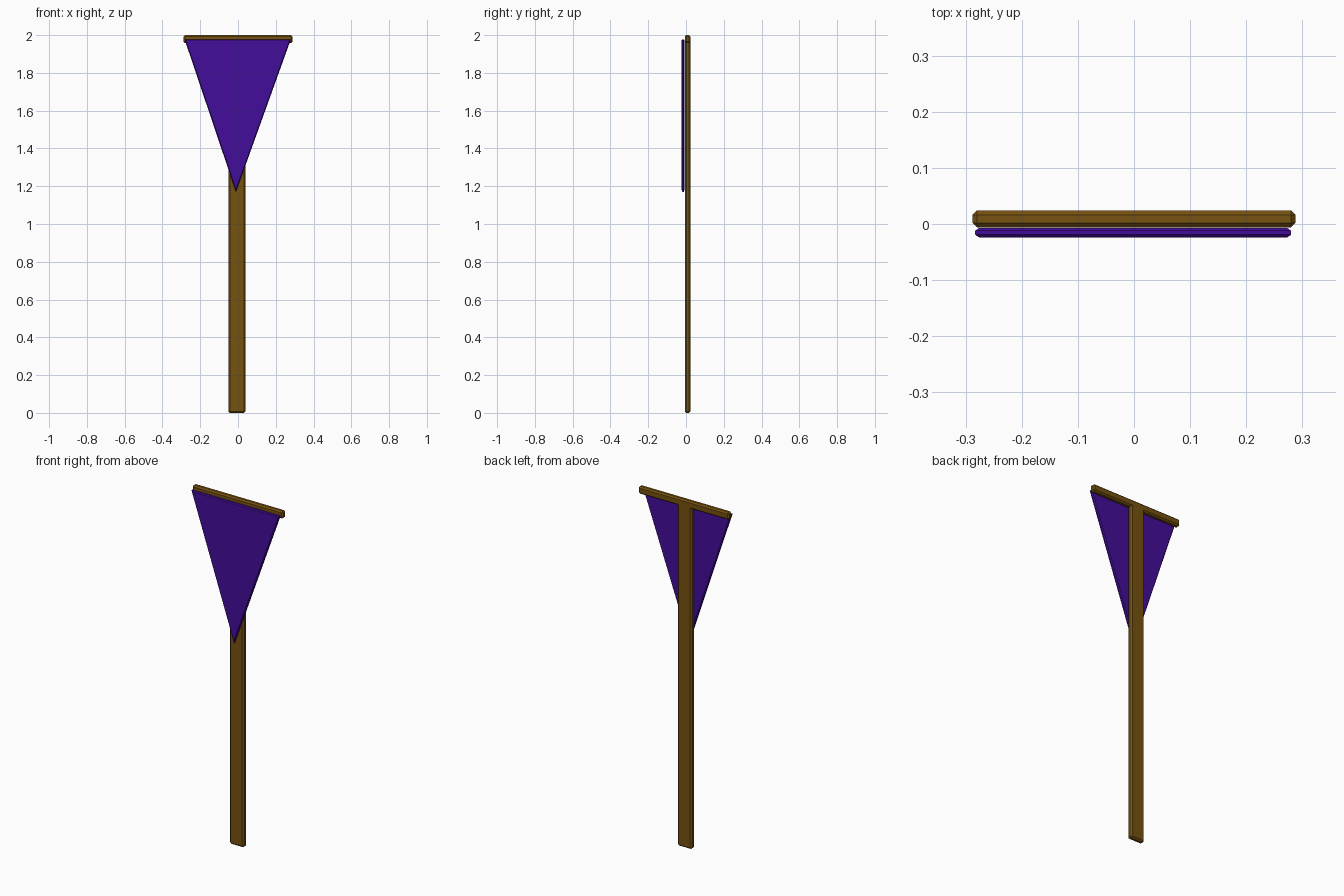
import bpy
import bmesh

# Remove the default cube only
cube = bpy.data.objects.get("Cube")
if cube:
    bpy.data.objects.remove(cube, do_unlink=True)


def material(name, rgb):
    m = bpy.data.materials.new(name)
    m.use_nodes = True
    colour = (*rgb, 1.0)
    m.diffuse_color = colour
    bsdf = m.node_tree.nodes["Principled BSDF"]
    bsdf.inputs["Base Color"].default_value = colour
    bsdf.inputs["Roughness"].default_value = 0.8
    return m


def bevelled_slab(name, outline, y_front, y_back, bevel, mat, bevel_corners):
    """Extrude an x-z outline along y and chamfer its convex edges."""
    bm = bmesh.new()
    face = bm.faces.new([bm.verts.new((x, y_front, z)) for x, z in outline])
    grown = bmesh.ops.extrude_face_region(bm, geom=[face], use_keep_orig=True)
    for v in grown["geom"]:
        if isinstance(v, bmesh.types.BMVert):
            v.co.y = y_back
    bmesh.ops.recalc_face_normals(bm, faces=bm.faces[:])
    bm.normal_update()

    def wanted(e):
        along_depth = abs(e.verts[0].co.y - e.verts[1].co.y) > 1e-5
        return (bevel_corners and e.is_convex) if along_depth else True

    bmesh.ops.bevel(bm, geom=[e for e in bm.edges if wanted(e)], offset=bevel,
                    offset_type='OFFSET', segments=1, profile=0.5,
                    affect='EDGES', clamp_overlap=True)
    bmesh.ops.recalc_face_normals(bm, faces=bm.faces[:])
    mesh = bpy.data.meshes.new(name)
    bm.to_mesh(mesh)
    bm.free()
    mesh.materials.append(mat)
    ob = bpy.data.objects.new(name, mesh)
    bpy.context.collection.objects.link(ob)
    return ob


wood = material("brown wood", (0.185, 0.085, 0.005))
cloth = material("purple cloth", (0.056, 0.004, 0.32))

# T-shaped wooden post with its crossbar
bar, left, right, under = 0.288, -0.051, 0.039, 1.957
post_outline = [(left, 0), (right, 0), (right, under), (bar, under),
                (bar, 2), (-bar, 2), (-bar, under), (left, under)]
bevelled_slab("post_and_crossbar", post_outline, -0.006, 0.024, 0.008, wood, True)

# Triangular pennant hung on the front
pennant_outline = [(-0.283, 1.978), (-0.011, 1.17), (0.280, 1.978)]
bevelled_slab("pennant", pennant_outline, -0.024, -0.007, 0.005, cloth, False)
